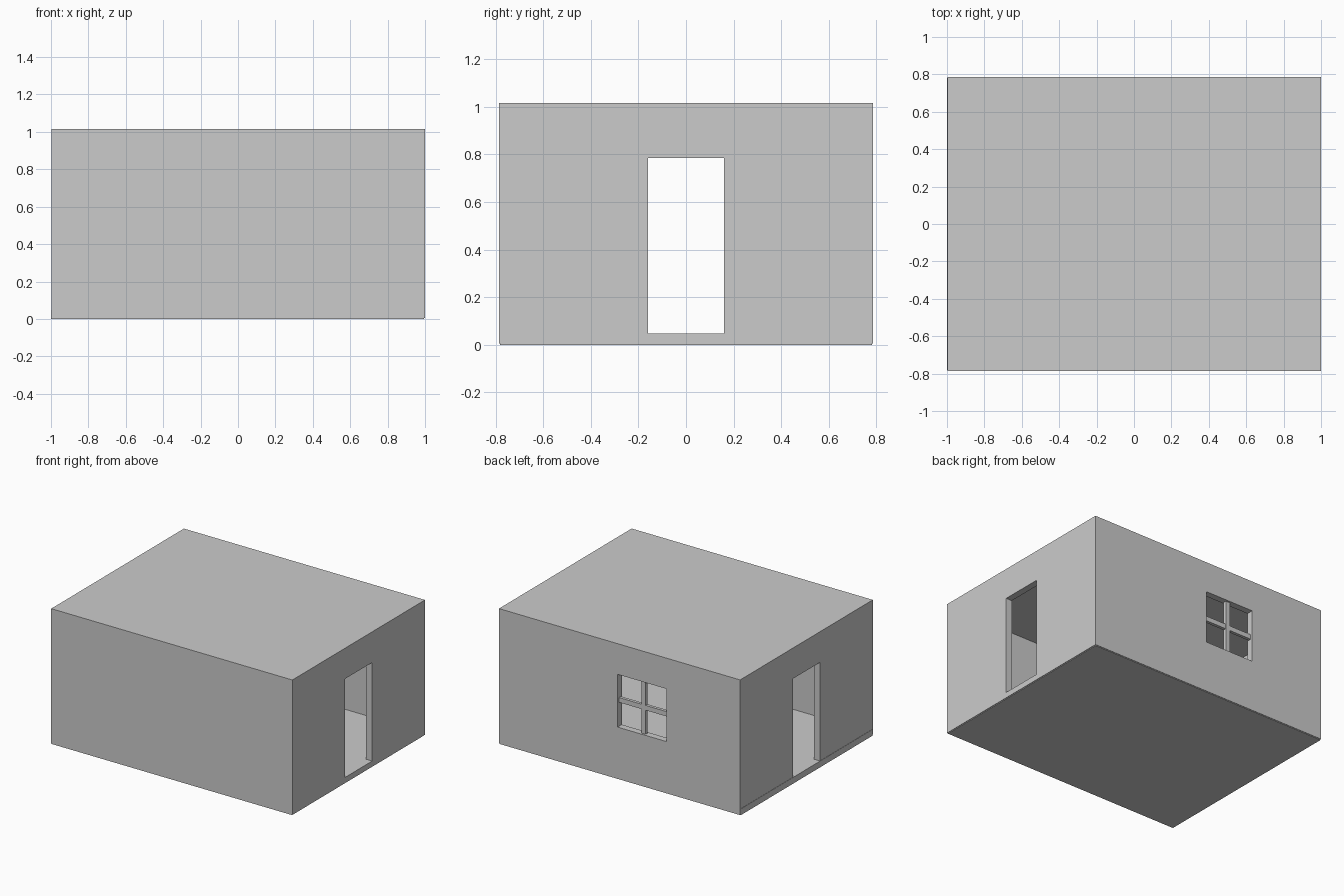
import bpy
import bmesh
from mathutils import Vector

if "Cube" in bpy.data.objects:
    bpy.data.objects.remove(bpy.data.objects["Cube"])


def box(name, lo, hi):
    """Axis-aligned block between two opposite corners."""
    lo, hi = Vector(lo), Vector(hi)
    bm = bmesh.new()
    bmesh.ops.create_cube(bm, size=1)
    for v in bm.verts:
        v.co = (lo + hi) / 2 + Vector(a * b for a, b in zip(v.co, hi - lo))
    mesh = bpy.data.meshes.new(name)
    bm.to_mesh(mesh)
    bm.free()
    obj = bpy.data.objects.new(name, mesh)
    bpy.context.collection.objects.link(obj)
    return obj


def cut(target, cutter):
    """Subtract a hidden cutter from the target."""
    cutter.hide_render = True
    cutter.hide_set(True)
    mod = target.modifiers.new(cutter.name, 'BOOLEAN')
    mod.operation = 'DIFFERENCE'
    mod.solver = 'EXACT'
    mod.object = cutter


HY, TOP, WALL = 0.785, 1.015, 0.05
FLOOR_TOP = 0.047
WX0, WX1, WZ0, WZ1 = -0.39, 0.017, 0.39, 0.785   # window opening

# Walls and flat roof as one hollow shell
shell = box("walls_and_roof", (-0.998, -HY, 0.005), (1, HY, TOP))
cut(shell, box("room_cutter", (-1 + WALL, -HY + WALL, -0.1),
               (1 - WALL, HY - WALL, TOP - WALL)))
# Facing doorways in both end walls
cut(shell, box("doorway_cutter", (-1.2, -0.16, FLOOR_TOP), (1.2, 0.16, 0.785)))
# Window opening in the back wall
cut(shell, box("window_cutter", (WX0, HY - 0.2, WZ0), (WX1, HY + 0.2, WZ1)))

# Floor slab, slightly inset under the walls
box("floor", (-1, -HY + 0.004, 0), (0.995, HY - 0.004, FLOOR_TOP))

# Crossed window bars, set in the middle of the wall thickness
cx, cz, half = (WX0 + WX1) / 2, (WZ0 + WZ1) / 2, 0.018
y0, y1 = HY - 0.04, HY - 0.015
box("window_bar_vertical", (cx - half, y0, WZ0), (cx + half, y1, WZ1))
box("window_bar_horizontal", (WX0, y0 + 0.001, cz - half), (WX1, y1 - 0.001, cz + half))
